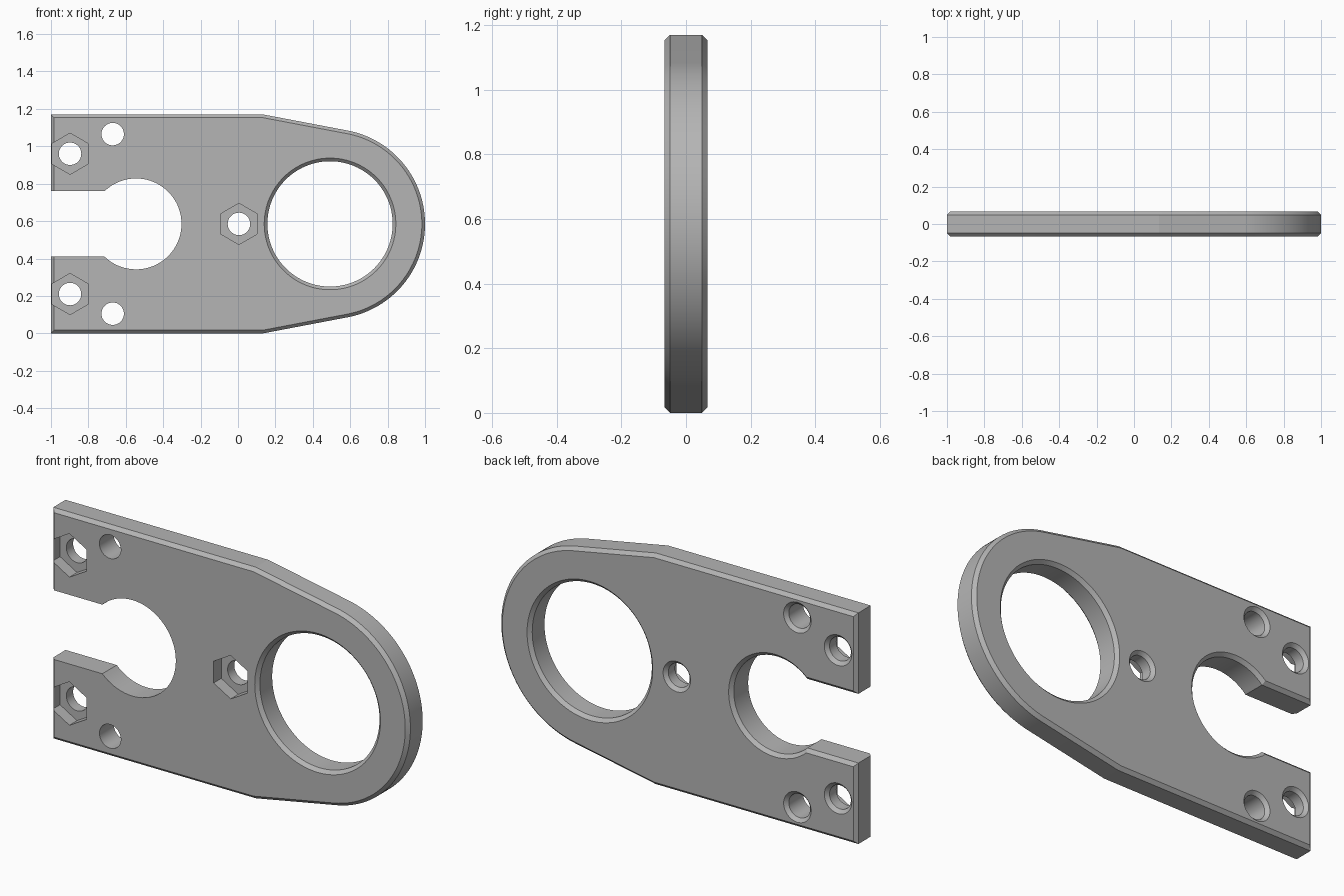
import bpy, bmesh
from math import sin, cos, pi, radians, asin

cube = bpy.data.objects.get("Cube")
if cube:
    bpy.data.objects.remove(cube, do_unlink=True)

T = 0.066       # half thickness
C = 0.017       # chamfer
H = 1.17        # plate height
MID = H / 2     # axis of symmetry
E = 0.02        # cutter overshoot

metal = bpy.data.materials.new("plain grey")
metal.use_nodes = True
grey = (0.46, 0.46, 0.46, 1)
metal.diffuse_color = grey
metal.node_tree.nodes["Principled BSDF"].inputs["Base Color"].default_value = grey


def arc(x, z, r, start, end, n):
    """Points along an arc, both ends included."""
    return [(x + r * cos(start + (end - start) * i / n),
             z + r * sin(start + (end - start) * i / n)) for i in range(n + 1)]


def circle(x, z, r, n=64):
    return arc(x, z, r, 0, 2 * pi, n)[:-1]


def loft(name, layers):
    """Closed solid through matching outlines, given as (y, points)."""
    bm = bmesh.new()
    rings = [[bm.verts.new((x, y, z)) for x, z in pts] for y, pts in layers]
    for a, b in zip(rings, rings[1:]):
        for i in range(len(a)):
            j = (i + 1) % len(a)
            bm.faces.new((a[i], a[j], b[j], b[i]))
    bm.faces.new(rings[0])
    bm.faces.new(rings[-1])
    bmesh.ops.recalc_face_normals(bm, faces=bm.faces)
    mesh = bpy.data.meshes.new(name)
    bm.to_mesh(mesh)
    bm.free()
    mesh.materials.append(metal)
    obj = bpy.data.objects.new(name, mesh)
    bpy.context.collection.objects.link(obj)
    return obj


def plate_outline(c):
    """Straight arms, tapered shoulders and round nose, inset by c."""
    a = radians(79)
    nose = arc(0.492, MID, 0.508 - c, -a, a, 56)
    shoulder = 0.135 - c * 0.1
    return [(-1 + c, c), (shoulder, c)] + nose + [(shoulder, H - c), (-1 + c, H - c)]


def slot_outline(c):
    """Keyhole slot, open to the left, grown by c."""
    h, r = 0.175 + c, 0.243 + c
    a = pi - asin(h / r)
    return [(-1.1, MID - h)] + arc(-0.545, MID, r, -a, a, 56) + [(-1.1, MID + h)]


def hole(x, z, r, n=48, front=False):
    """Round through hole, chamfered at the back and optionally the front."""
    layers = [(T + E, circle(x, z, r + C + E, n)), (T - C, circle(x, z, r, n))]
    if front:
        layers += [(-y, pts) for y, pts in reversed(layers)]
    else:
        layers.append((-T - E, circle(x, z, r, n)))
    return loft("hole_cutter", layers)


def nut_pocket(x, z):
    """Hexagonal recess in the front face."""
    hexagon = arc(x, z, 0.11, pi / 2, pi / 2 + 2 * pi, 6)[:-1]
    return loft("pocket_cutter", [(-T - E, hexagon), (-0.005, hexagon)])


# Chamfered plate
plate = loft("mounting_plate", [(-T, plate_outline(C)), (-T + C, plate_outline(0)),
                                (T - C, plate_outline(0)), (T, plate_outline(C))])

# Large ring opening and keyhole slot
cutters = [hole(0.492, MID, 0.335, 96, front=True),
           loft("slot_cutter", [(-T - E, slot_outline(0)), (T - C, slot_outline(0)),
                                (T + E, slot_outline(C + E))])]

# Bolt holes with nut pockets, then plain holes
for x, z in ((-0.898, MID - 0.375), (-0.898, MID + 0.375), (0.005, MID)):
    cutters += [nut_pocket(x, z), hole(x, z, 0.06)]
for side in (-1, 1):
    cutters.append(hole(-0.67, MID + side * 0.48, 0.06))

# Cut the openings
for cutter in cutters:
    cutter.hide_render = True
    cut = plate.modifiers.new("cut", 'BOOLEAN')
    cut.operation = 'DIFFERENCE'
    cut.solver = 'EXACT'
    cut.object = cutter
bpy.context.view_layer.update()
evaluated = plate.evaluated_get(bpy.context.evaluated_depsgraph_get())
finished = bpy.data.meshes.new_from_object(evaluated)
plate.modifiers.clear()
plate.data = finished
for cutter in cutters:
    bpy.data.objects.remove(cutter, do_unlink=True)

# Smooth the curved walls, keep edges crisp
bpy.ops.object.select_all(action='DESELECT')
plate.select_set(True)
bpy.context.view_layer.objects.active = plate
bpy.ops.object.shade_smooth_by_angle(angle=radians(9))
